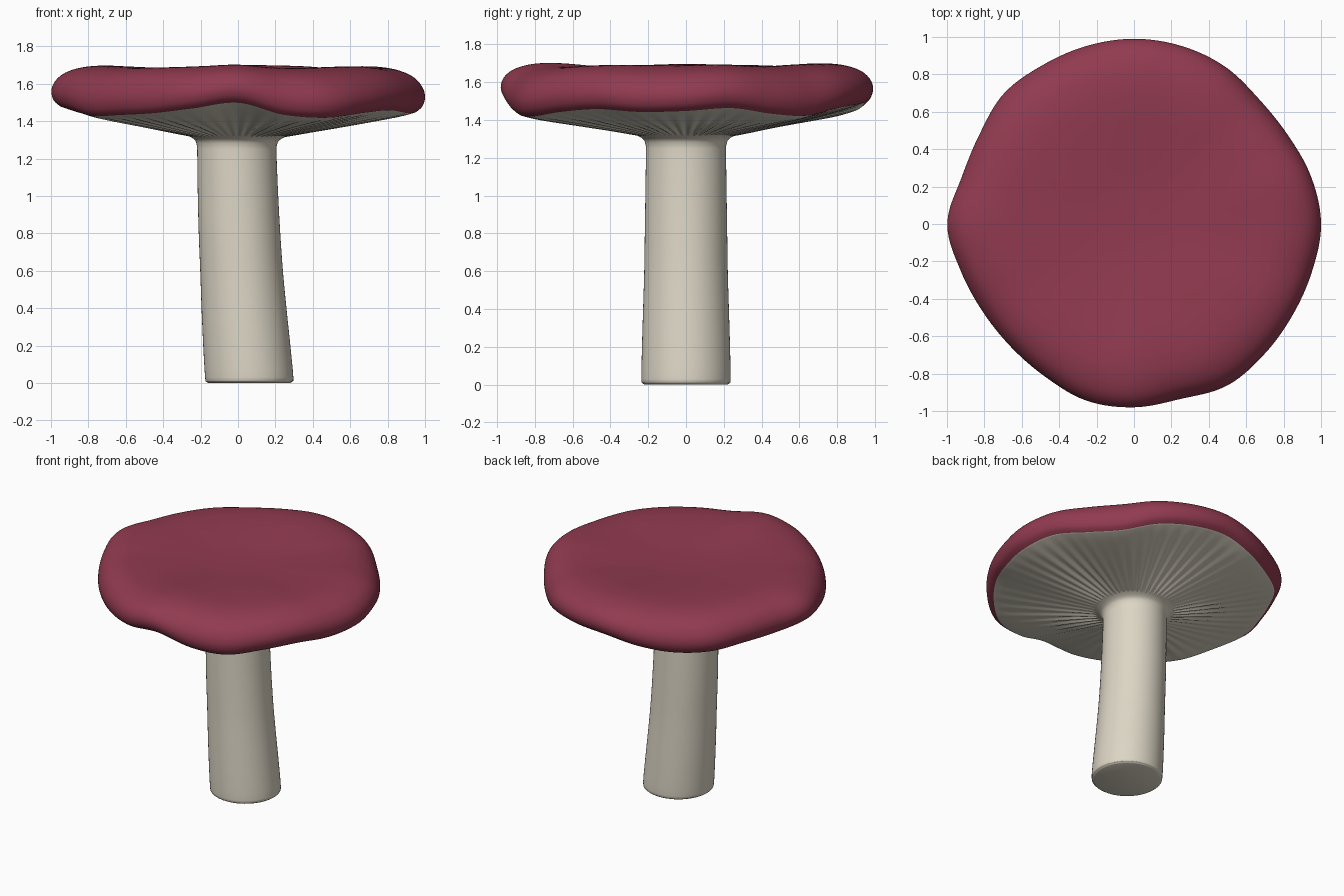
import bpy, bmesh, math

if "Cube" in bpy.data.objects:
    bpy.data.objects.remove(bpy.data.objects["Cube"])


def material(name, rgb):
    m = bpy.data.materials.new(name)
    m.diffuse_color = (*rgb, 1)
    m.use_nodes = True
    m.node_tree.nodes["Principled BSDF"].inputs["Base Color"].default_value = m.diffuse_color
    return m


red = material("cap red", (0.285, 0.043, 0.08))
cream = material("stem cream", (0.72, 0.67, 0.56))

# Rim radius and lower rim height, every 15 degrees from +x
RIM_R = [1.0, .98, .95, .945, .972, .985, .99, .985, .98, .985, .955, .955,
         .998, .96, .935, .93, .945, .978, .98, .968, .997, .985, .978, .985]
RIM_Z = [1.45, 1.465, 1.435, 1.425, 1.465, 1.485, 1.49, 1.455, 1.43, 1.435, 1.455, 1.465,
         1.48, 1.46, 1.43, 1.435, 1.445, 1.47, 1.50, 1.437, 1.42, 1.445, 1.46, 1.445]


def spline(p0, p1, p2, p3, t):
    return p1 + 0.5 * t * (p2 - p0 + t * (2*p0 - 5*p1 + 4*p2 - p3 + t * (3*(p1 - p2) + p3 - p0)))


def around(table, a):
    n = len(table)
    f = (a / math.tau * n) % n
    i = int(f)
    return spline(*(table[(i + k) % n] for k in (-1, 0, 1, 2)), f - i)


def refine(profile, steps):
    """Smooth a list of profile points."""
    p = [profile[0]] + profile + [profile[-1]]
    out = []
    for i in range(1, len(p) - 2):
        for s in range(steps):
            out.append(tuple(spline(p[i-1][c], p[i][c], p[i+1][c], p[i+2][c], s / steps)
                             for c in range(len(p[0]))))
    return out + [profile[-1]]


def loft(name, rows, seg, point, mats, mat_of_row, close_first=False):
    bm = bmesh.new()
    rings = [[bm.verts.new(point(row, math.tau * j / seg, j)) for j in range(seg)] for row in rows]
    for i in range(len(rings) - 1):
        for j in range(seg):
            k = (j + 1) % seg
            f = bm.faces.new((rings[i][j], rings[i][k], rings[i+1][k], rings[i+1][j]))
            f.material_index = mat_of_row(i)
    if close_first:
        bm.faces.new(rings[0])
    bmesh.ops.recalc_face_normals(bm, faces=bm.faces)
    me = bpy.data.meshes.new(name)
    bm.to_mesh(me)
    bm.free()
    for m in mats:
        me.materials.append(m)
    ob = bpy.data.objects.new(name, me)
    bpy.context.collection.objects.link(ob)
    bpy.context.view_layer.objects.active = ob
    bpy.ops.object.select_all(action='DESELECT')
    ob.select_set(True)
    bpy.ops.object.shade_smooth_by_angle(angle=math.radians(50))
    return ob


# Cap: radius factor, height, share of the rim wave, gill depth
top = [(.012, 1.655, 0, 0), (.2, 1.66, 0, 0), (.45, 1.678, .08, 0), (.65, 1.69, .2, 0),
       (.78, 1.686, .3, 0), (.87, 1.668, .4, 0), (.94, 1.635, .55, 0), (.985, 1.585, .75, 0),
       (1, 1.53, .9, 0), (.985, 1.48, 1, 0), (.95, 1.45, 1, 0)]
under = [(.95, 1.45, 1, 0), (.85, 1.425, .8, .002), (.6, 1.38, .35, .005),
         (.4, 1.346, .1, .006), (.26, 1.32, 0, .004), (.19, 1.308, 0, 0)]
top_rows = refine(top, 4)
cap_rows = top_rows + refine(under, 4)[1:]


def cap_point(row, a, j):
    f, z, w, gill = row
    r = f * (1 + (around(RIM_R, a) - 1) * f * f)
    z += w * (around(RIM_Z, a) - 1.452)
    z += gill * math.cos(56 * a) * (0.65 + 0.35 * math.sin(5 * a + 1))
    return r * math.cos(a), r * math.sin(a), z


loft("mushroom_cap", cap_rows, 336, cap_point, [red, cream],
     lambda i: 0 if i < len(top_rows) - 1 else 1, close_first=True)

# Stem: leaning tube with rounded foot, flaring into the gills
stem = [(.218, 0, .06), (.230, .008, .06), (.236, .03, .06), (.233, .2, .047), (.227, .4, .032),
        (.221, .6, .019), (.218, .8, .008), (.215, 1.0, 0), (.212, 1.22, -.006),
        (.214, 1.27, -.006), (.228, 1.30, -.004), (.27, 1.323, 0), (.31, 1.333, 0)]
loft("mushroom_stem", refine(stem, 3), 64,
     lambda p, a, j: (p[2] + p[0] * math.cos(a), p[0] * math.sin(a), p[1]),
     [cream], lambda i: 0, close_first=True)
